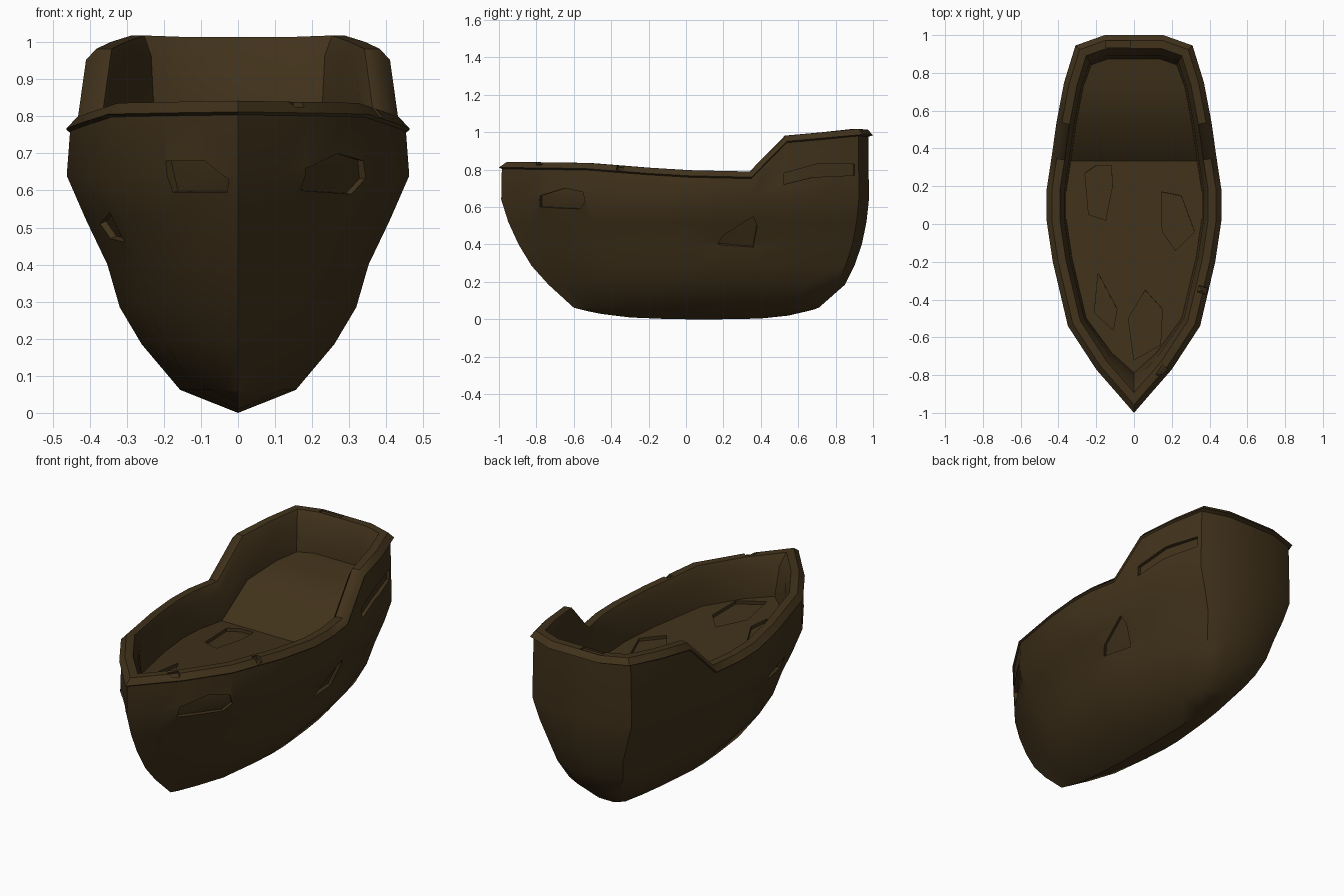
import bpy, bmesh, math
from mathutils import Vector
from mathutils.bvhtree import BVHTree

if "Cube" in bpy.data.objects:
    bpy.data.objects.remove(bpy.data.objects["Cube"])

wood = bpy.data.materials.new("dark_wood")
wood.diffuse_color = (0.053, 0.032, 0.011, 1)
wood.use_nodes = True
wood.node_tree.nodes["Principled BSDF"].inputs["Base Color"].default_value = wood.diffuse_color

# Half plan outline, bow to stern (x, y)
HALF = [(0, -1), (.095, -.89), (.20, -.77), (.35, -.54), (.43, -.2), (.463, .02), (.463, .18),
        (.437, .35), (.41, .54), (.37, .75), (.31, .945), (.155, 1), (0, 1)]
RING = [Vector(p) for p in HALF] + [Vector((-x, y)) for x, y in HALF[-2:0:-1]]
N = len(RING)


def interp(table, v):
    for (a, za), (b, zb) in zip(table, table[1:]):
        if v <= b:
            return za + (zb - za) * max(0, v - a) / (b - a)
    return table[-1][1]


def sheer(y):
    return interp([(-1, .842), (-.54, .836), (-.2, .81), (.02, .797), (.35, .79), (.54, .982), (.945, 1.018), (1, 1.014)], y)


def deck_z(y):
    return interp([(-.8, .635), (.345, .58), (.54, .76), (1, .825)], y)


def inset(d):
    """Plan outline moved inwards by d with mitred corners."""
    out = []
    for i, p in enumerate(RING):
        e1 = (p - RING[i - 1]).normalized()
        e2 = (RING[(i + 1) % N] - p).normalized()
        n1, n2 = Vector((-e1.y, e1.x)), Vector((-e2.y, e2.x))
        m = (n1 + n2).normalized()
        out.append(p + m * d / max(.4, m.dot(n1)))
    return out


def rail_ring(d, dz, stern=1.0, bow=1.0):
    """Ring following the sheer; stern and bow squeeze its ends."""
    out = []
    for p, q in zip(RING, inset(d)):
        y = q.y * stern if q.y > .8 else q.y
        y = -.6 + (y + .6) * bow if y < -.6 else y
        out.append((q.x, y, sheer(p.y) + dz))
    return out


def waterline(z, w, yb, ys, r):
    """Level outline; r narrows the stern."""
    out = []
    for p in RING:
        t = max(0, (p.y - .2) / .8)
        out.append((p.x * w / .46 * (1 - r * t * t), yb + (p.y + 1) / 2 * (ys - yb), z))
    return out


def finish(bm, name):
    bmesh.ops.remove_doubles(bm, verts=bm.verts, dist=1e-4)
    me = bpy.data.meshes.new(name)
    bm.to_mesh(me)
    me.materials.append(wood)
    ob = bpy.data.objects.new(name, me)
    bpy.context.collection.objects.link(ob)
    return ob


# Boat shell: keel, chine, waterlines, rail, inner walls, deck
chine = (.062, .155, -.60, .71, .15)
keel = [(0, y, .062 * abs(p.y) ** (4 if p.y > 0 else 3)) for p, (x, y, z) in zip(RING, waterline(*chine))]
LEVELS = [chine, (.185, .258, -.735, .85, .08), (.285, .317, -.825, .90, .05), (.40, .35, -.895, .94, .03),
          (.52, .407, -.95, .965, .01), (.64, .459, -.988, .978, 0)]
RAIL = [(.01, -.038, .985), (0, -.03), (.028, 0), (.07, 0), (.094, -.055, .985, .9)]
floor_ring = [(x, y, deck_z(y)) for x, y, z in rail_ring(.104, 0, .975, .78)]
rings = [keel] + [waterline(*l) for l in LEVELS] + [rail_ring(*r) for r in RAIL] + [floor_ring]

bm = bmesh.new()
vs = [[bm.verts.new(p) for p in r] for r in rings]
for a, b in zip(vs, vs[1:]):
    for i in range(N):
        j = (i + 1) % N
        bm.faces.new((a[i], a[j], b[j], b[i]))
r = vs[-1]
for i in range(len(HALF) - 1):  # deck strips from side to side
    quad = [r[i], r[i + 1], r[(N - i - 1) % N], r[(N - i) % N]]
    bm.faces.new(list(dict.fromkeys(quad)))
boat = finish(bm, "boat_hull")
surface = BVHTree.FromBMesh(bm)
bm.free()


def recess(name, pts, axis, side=1, depth=.018):
    """Cut a shallow pocket whose outline is projected onto the boat along an axis."""
    mid = tuple(sum(c) / len(pts) for c in zip(*pts))
    hits = []
    for a, b in list(pts) + [mid]:
        if axis == 'X':
            o, d = (side * 2, a, b), (-side, 0, 0)
        elif axis == 'Y':
            o, d = (a, -2, b), (0, 1, 0)
        else:
            o, d = (a, b, 2), (0, 0, -1)
        loc, nor, _, _ = surface.ray_cast(Vector(o), Vector(d))
        if loc is None:
            return
        hits.append((loc, nor))
    n = sum((h[1] for h in hits), Vector()).normalized()
    bm = bmesh.new()
    top = [bm.verts.new(l + n * .03) for l, _ in hits]
    low = [bm.verts.new(l - n * depth) for l, _ in hits]
    k = len(pts)
    for i in range(k):
        j = (i + 1) % k
        bm.faces.new((top[i], top[j], top[k]))
        bm.faces.new((low[j], low[i], low[k]))
        bm.faces.new((low[i], low[j], top[j], top[i]))
    bmesh.ops.recalc_face_normals(bm, faces=bm.faces)
    cutter = finish(bm, name)
    bm.free()
    cutter.hide_render = True
    bpy.ops.object.select_all(action='DESELECT')
    boat.select_set(True)
    bpy.context.view_layer.objects.active = boat
    mod = boat.modifiers.new(name, 'BOOLEAN')
    mod.operation, mod.solver, mod.object = 'DIFFERENCE', 'EXACT', cutter
    bpy.ops.object.modifier_apply(modifier=mod.name)
    bpy.data.objects.remove(cutter)


# Shallow pockets in the hull sides
recess("bow_pocket_right", [(-.78, .6), (-.57, .59), (-.54, .63), (-.55, .68), (-.65, .7), (-.78, .66)], 'X')
recess("mid_pocket_right", [(.17, .4), (.36, .385), (.38, .5), (.36, .55), (.2, .45)], 'X')
recess("stern_pocket_right", [(.52, .72), (.68, .76), (.9, .77), (.9, .83), (.7, .83), (.52, .78)], 'X')
recess("bow_pocket_left", [(-.175, .595), (-.03, .595), (-.025, .63), (-.09, .68), (-.195, .68)], 'Y')
recess("side_pocket_left", [(-.40, .46), (-.24, .47), (-.20, .51), (-.38, .54)], 'X', -1)

# Shallow pockets in the deck
recess("deck_pocket_a", [(-.26, .27), (-.2, .31), (-.12, .31), (-.115, .2), (-.15, .02), (-.24, .05)], 'Z')
recess("deck_pocket_b", [(.145, .17), (.25, .15), (.32, -.04), (.22, -.14), (.15, -.04)], 'Z')
recess("deck_pocket_c", [(-.19, -.26), (-.09, -.45), (-.11, -.56), (-.21, -.47)], 'Z')
recess("deck_pocket_d", [(.06, -.35), (.15, -.45), (.14, -.64), (0, -.72), (-.03, -.5)], 'Z')

# Nicks in the rail
recess("rail_nick_stern", [(-.15, .935), (-.02, .935), (-.02, .97), (-.15, .97)], 'Z', 1, .01)
recess("rail_nick_side", [(.335, -.36), (.385, -.375), (.39, -.34), (.345, -.325)], 'Z', 1, .01)
recess("rail_nick_bow", [(.115, -.80), (.155, -.80), (.18, -.77), (.15, -.745)], 'Z', 1, .012)

boat.select_set(True)
bpy.context.view_layer.objects.active = boat
bpy.ops.object.shade_smooth_by_angle(angle=math.radians(38))
